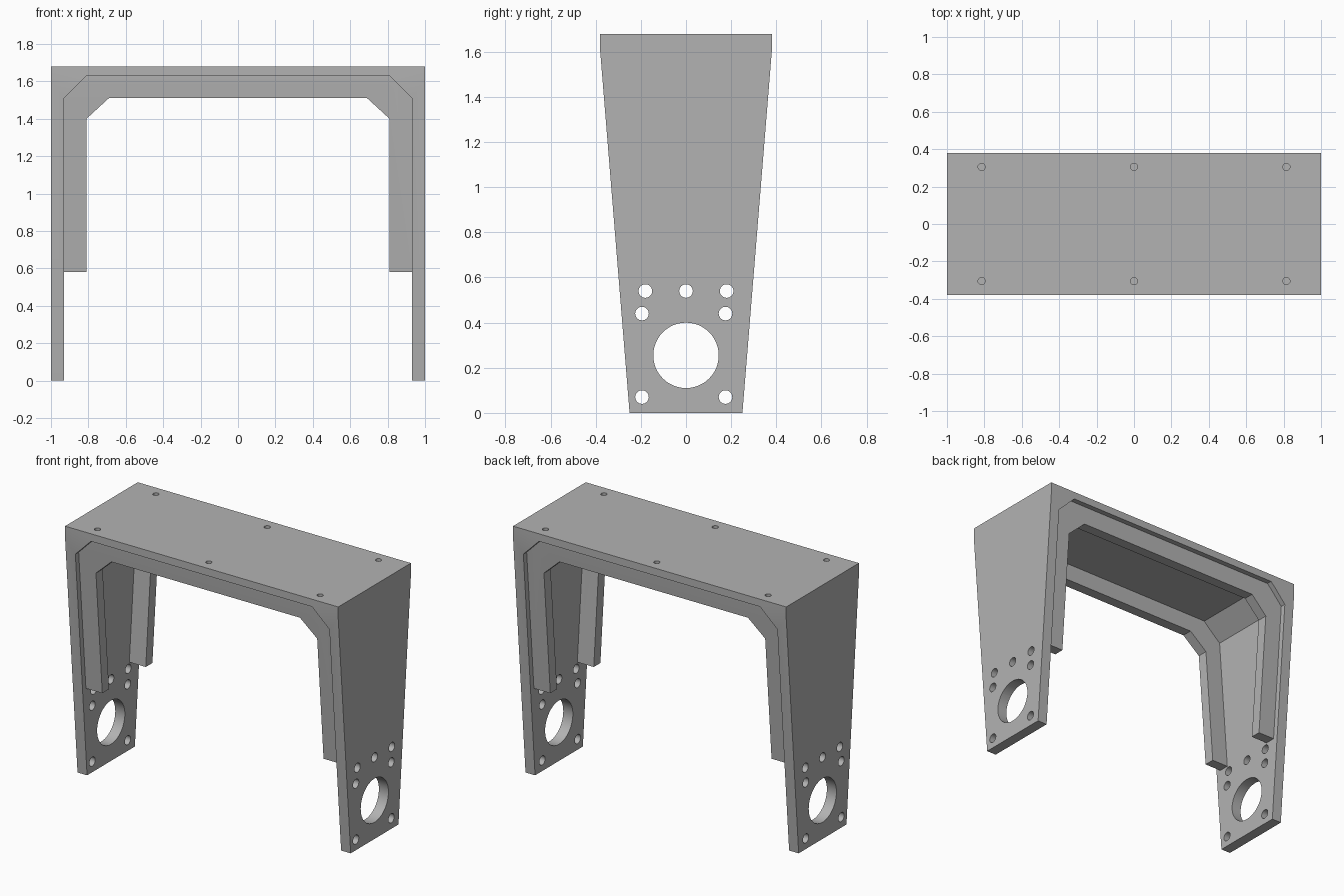
import bpy, bmesh, math
from mathutils import Matrix, Vector

cube = bpy.data.objects.get("Cube")
if cube:
    bpy.data.objects.remove(cube, do_unlink=True)

HEIGHT, KINK = 1.68, 1.6
FOOT, TOP = 0.25, 0.38        # half depth at the feet and at the top
WALL, RIB_DEPTH, RIB_SETBACK = 0.07, 0.07, 0.035

grey = bpy.data.materials.new("plain_grey")
grey.use_nodes = True
grey.diffuse_color = (0.45, 0.45, 0.45, 1)
grey.node_tree.nodes["Principled BSDF"].inputs["Base Color"].default_value = grey.diffuse_color


def half_depth(z):
    return FOOT + (TOP - FOOT) * min(z / KINK, 1)


def finish(name, bm):
    mesh = bpy.data.meshes.new(name)
    bmesh.ops.recalc_face_normals(bm, faces=bm.faces)
    bm.to_mesh(mesh)
    bm.free()
    mesh.materials.append(grey)
    obj = bpy.data.objects.new(name, mesh)
    bpy.context.collection.objects.link(obj)
    return obj


def arch(name, half_profile, front, back):
    """Mirror half an arch profile, give it depth, then taper it by height."""
    points = half_profile + [(-x, z) for x, z in reversed(half_profile)]
    bm = bmesh.new()
    face = bm.faces.new([bm.verts.new((x, 0, z)) for x, z in points])
    ext = bmesh.ops.extrude_face_region(bm, geom=[face])["geom"]
    for v in ext:
        if isinstance(v, bmesh.types.BMVert):
            v.co.y = 1
    bmesh.ops.bisect_plane(bm, geom=bm.verts[:] + bm.edges[:] + bm.faces[:],
                           plane_co=(0, 0, KINK), plane_no=(0, 0, 1))
    for v in bm.verts:
        v.co.y = (back if v.co.y > 0.5 else front)(v.co.z)
    return finish(name, bm)


def cutter(name, holes, axis, depth):
    """Cylinders along an axis; each hole is (centre, radius)."""
    bm = bmesh.new()
    turn = Vector((0, 0, 1)).rotation_difference(Vector(axis)).to_matrix().to_4x4()
    for centre, radius in holes:
        bmesh.ops.create_cone(bm, cap_ends=True, segments=48, radius1=radius,
                              radius2=radius, depth=depth,
                              matrix=Matrix.Translation(centre) @ turn)
    obj = finish(name, bm)
    obj.hide_render = True
    return obj


def cut(obj, tool):
    mod = obj.modifiers.new("holes", "BOOLEAN")
    mod.operation, mod.solver, mod.object = "DIFFERENCE", "EXACT", tool
    select(obj)
    bpy.ops.object.modifier_apply(modifier=mod.name)


def select(obj):
    bpy.ops.object.select_all(action="DESELECT")
    obj.select_set(True)
    bpy.context.view_layer.objects.active = obj


# Outer frame: two tapered legs and the top plate, with chamfered inner corners
inner = 1 - WALL
frame = arch("frame", [(1, HEIGHT), (1, 0), (inner, 0), (inner, 1.51), (0.81, 1.63)],
             lambda z: -half_depth(z), half_depth)

# Stiffening ribs, set back a little from the front and back edges
rib_half = [(0.81, 1.63), (inner, 1.51), (inner, 0.58), (0.81, 0.58), (0.81, 1.4), (0.69, 1.51)]
ribs = []
for name, s in (("front_rib", -1), ("back_rib", 1)):
    ribs.append(arch(name, rib_half,
                     lambda z: s * (half_depth(z) - RIB_SETBACK),
                     lambda z: s * (half_depth(z) - RIB_SETBACK - RIB_DEPTH)))

# Leg holes: large bore, four corner bolts, and a row of three above
leg_holes = [((0, 0, 0.255), 0.145)]
leg_holes += [((0, y, z), 0.03) for y in (-0.195, 0.175) for z in (0.07, 0.44)]
leg_holes += [((0, y, 0.54), 0.03) for y in (-0.18, 0, 0.18)]
leg_tool = cutter("leg_hole_cutter", leg_holes, (1, 0, 0), 3)

# Blind screw holes down through the top plate into the ribs
top_holes = [((x, y, HEIGHT), 0.019) for x in (-0.815, 0, 0.815) for y in (-0.305, 0.305)]
top_tool = cutter("top_hole_cutter", top_holes, (0, 0, 1), 0.2)

cut(frame, leg_tool)
for part in [frame] + ribs:
    cut(part, top_tool)
    select(part)
    bpy.ops.object.shade_smooth_by_angle(angle=math.radians(30))
for tool in (leg_tool, top_tool):
    bpy.data.objects.remove(tool, do_unlink=True)
